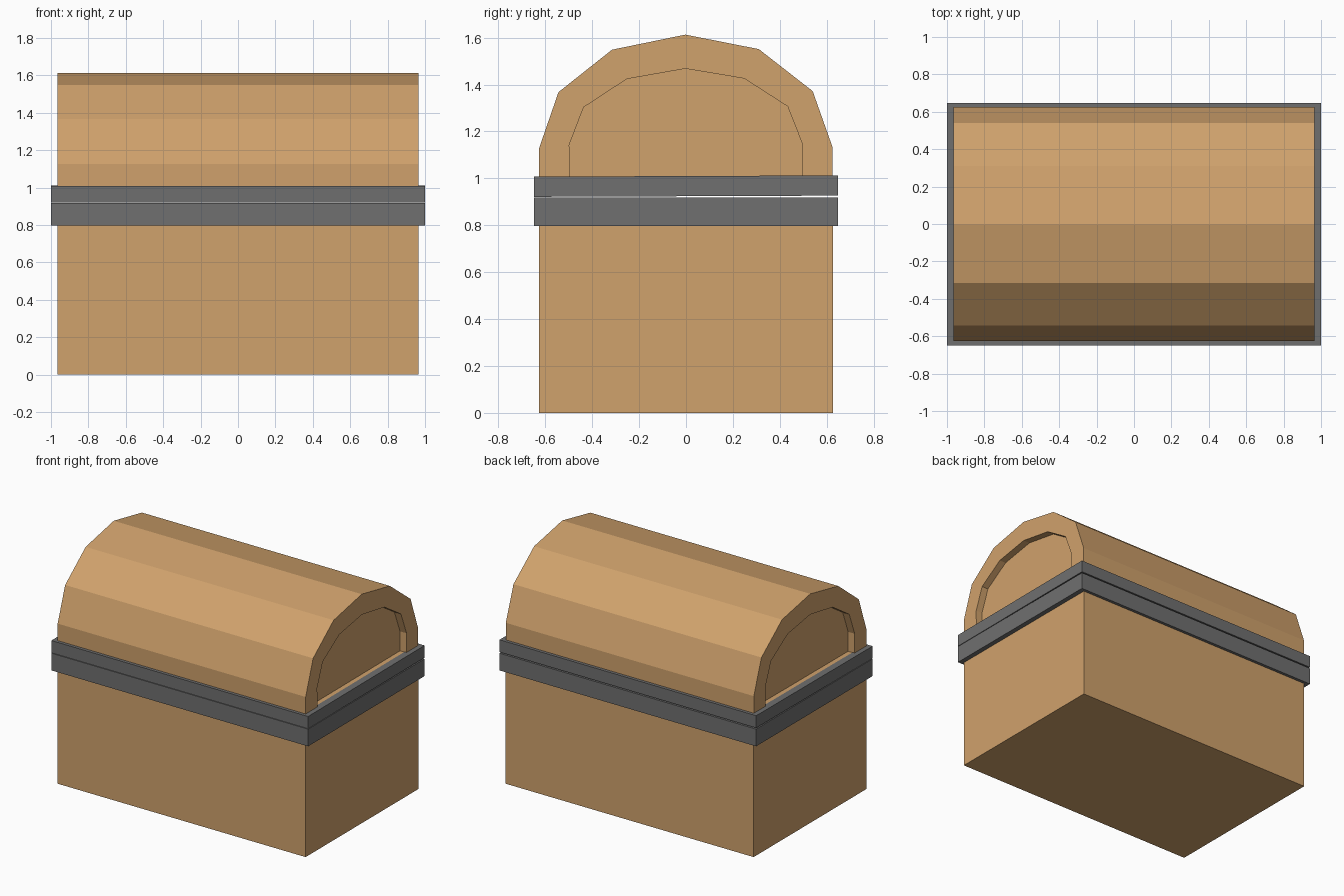
import bpy, bmesh
from mathutils import Matrix

if "Cube" in bpy.data.objects:
    bpy.data.objects.remove(bpy.data.objects["Cube"])


def material(name, rgb):
    m = bpy.data.materials.new(name)
    m.diffuse_color = (*rgb, 1)
    m.use_nodes = True
    m.node_tree.nodes["Principled BSDF"].inputs["Base Color"].default_value = m.diffuse_color
    return m


wood = material("wood", (0.63, 0.36, 0.15))
iron = material("iron", (0.16, 0.16, 0.16))


def finish(bm, name, mat):
    bmesh.ops.recalc_face_normals(bm, faces=bm.faces)
    me = bpy.data.meshes.new(name)
    bm.to_mesh(me)
    bm.free()
    me.materials.append(mat)
    ob = bpy.data.objects.new(name, me)
    bpy.context.collection.objects.link(ob)
    return ob


def box(bm, hx, hy, z0, z1):
    m = Matrix.Translation((0, 0, (z0 + z1) / 2)) @ Matrix.Diagonal((2 * hx, 2 * hy, z1 - z0, 1))
    return bmesh.ops.create_cube(bm, size=1, matrix=m)["verts"]


def band(name, z0, z1):
    """Rectangular ring that hugs the chest."""
    bm = bmesh.new()
    rings = [[bm.verts.new((sx * hx, sy * hy, z))
              for sx, sy in ((-1, -1), (1, -1), (1, 1), (-1, 1))]
             for hx, hy, z in ((1, 0.648, z0), (1, 0.648, z1), (0.95, 0.61, z1), (0.95, 0.61, z0))]
    for k in range(4):
        a, b = rings[k], rings[(k + 1) % 4]
        for i in range(4):
            j = (i + 1) % 4
            bm.faces.new((a[i], a[j], b[j], b[i]))
    return finish(bm, name, iron)


def mirrored(half):
    """Half profile (bottom to apex) completed across y = 0."""
    return [(-y, z) for y, z in half] + [(y, z) for y, z in reversed(half[:-1])]


def extrude_x(name, profile, x0, x1):
    bm = bmesh.new()
    f = bm.faces.new([bm.verts.new((x0, y, z)) for y, z in profile])
    r = bmesh.ops.extrude_face_region(bm, geom=[f])
    verts = [g for g in r["geom"] if isinstance(g, bmesh.types.BMVert)]
    bmesh.ops.translate(bm, verts=verts, vec=(x1 - x0, 0, 0))
    return finish(bm, name, wood)


# Hollow base box
bm = bmesh.new()
box(bm, 0.966, 0.627, 0, 0.915)
bm.faces.ensure_lookup_table()
top = max(bm.faces, key=lambda f: f.calc_center_median().z)
bmesh.ops.inset_region(bm, faces=[top], thickness=0.1)
r = bmesh.ops.extrude_face_region(bm, geom=[top])
bmesh.ops.translate(bm, vec=(0, 0, -0.82),
                    verts=[g for g in r["geom"] if isinstance(g, bmesh.types.BMVert)])
if top.is_valid:
    bmesh.ops.delete(bm, geom=[top], context='FACES_ONLY')
finish(bm, "chest_base", wood)

# Iron bands on base and lid
band("base_band", 0.797, 0.918)
lid = [band("lid_band", 0.924, 1.01)]

# Faceted barrel lid shell
outer = mirrored([(0.626, 0.926), (0.626, 1.13), (0.542, 1.37), (0.313, 1.55), (0, 1.613)])
inner = mirrored([(0.497, 0.926), (0.497, 1.145), (0.435, 1.305), (0.25, 1.425), (0, 1.468)])
lid.append(extrude_x("lid_shell", outer + inner[::-1], -0.966, 0.966))

# Recessed end panels and the ledge at their feet
ledge = [(-0.497, 0.926), (-0.497, 1.008), (0.497, 1.008), (0.497, 0.926)]
for side, s in (("left", -1), ("right", 1)):
    lid.append(extrude_x(side + "_end_panel", inner, s * 0.84, s * 0.915))
    lid.append(extrude_x(side + "_ledge", ledge, s * 0.915, s * 0.966))

# Lid sits very slightly open, hinged about x
pivot = Matrix.Translation((0, 0, 0.92))
tilt = pivot @ Matrix.Rotation(0.004, 4, 'X') @ pivot.inverted()
for ob in lid:
    ob.data.transform(tilt)
